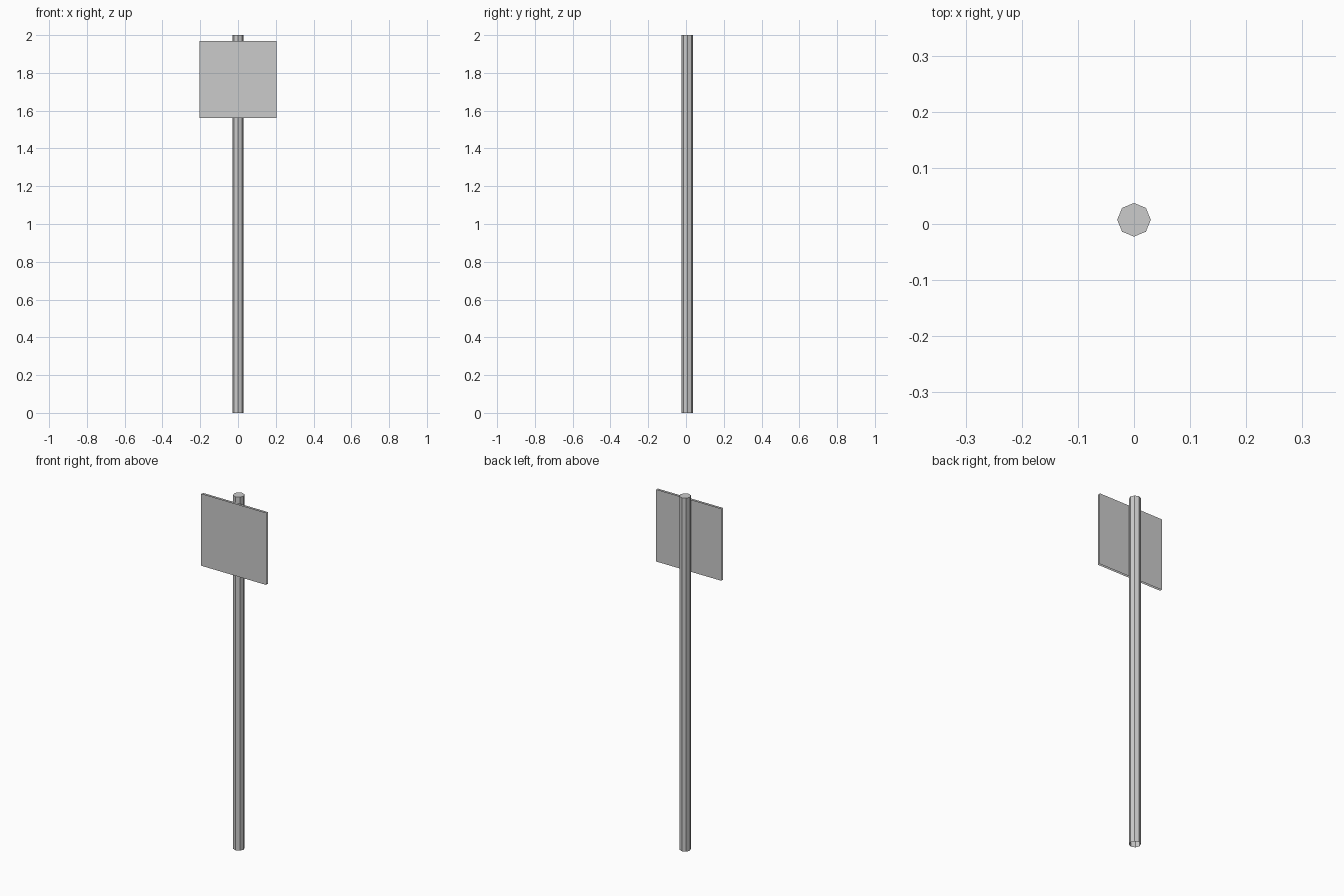
import bpy
import bmesh
from math import radians
from mathutils import Matrix

cube = bpy.data.objects.get("Cube")
if cube:
    bpy.data.objects.remove(cube, do_unlink=True)

grey = bpy.data.materials.new("plain grey")
grey.use_nodes = True
grey.diffuse_color = (0.6, 0.6, 0.6, 1)
grey.node_tree.nodes["Principled BSDF"].inputs["Base Color"].default_value = (0.6, 0.6, 0.6, 1)


def add_object(name, bm):
    mesh = bpy.data.meshes.new(name)
    bm.to_mesh(mesh)
    bm.free()
    mesh.materials.append(grey)
    obj = bpy.data.objects.new(name, mesh)
    bpy.context.collection.objects.link(obj)
    return obj


# Eight-sided pole, capped on top and open at the foot
bm = bmesh.new()
bmesh.ops.create_cone(bm, cap_ends=True, segments=8, radius1=0.03, radius2=0.03,
                      depth=2, matrix=Matrix.Translation((0, 0.0075, 1)))
bm.normal_update()
foot = [f for f in bm.faces if f.normal.z < -0.9]
bmesh.ops.delete(bm, geom=foot, context='FACES_ONLY')
add_object("pole", bm)


# Square sign: a front and a back sheet with open rims
def sign_sheet(name, y, tilt):
    bm = bmesh.new()
    place = Matrix.Translation((0, y, 1.765)) @ Matrix.Rotation(radians(tilt), 4, 'X')
    bmesh.ops.create_grid(bm, x_segments=1, y_segments=1, size=0.204, matrix=place)
    add_object(name, bm)


sign_sheet("sign_front", -0.0375, 90)
sign_sheet("sign_back", -0.025, -90)
